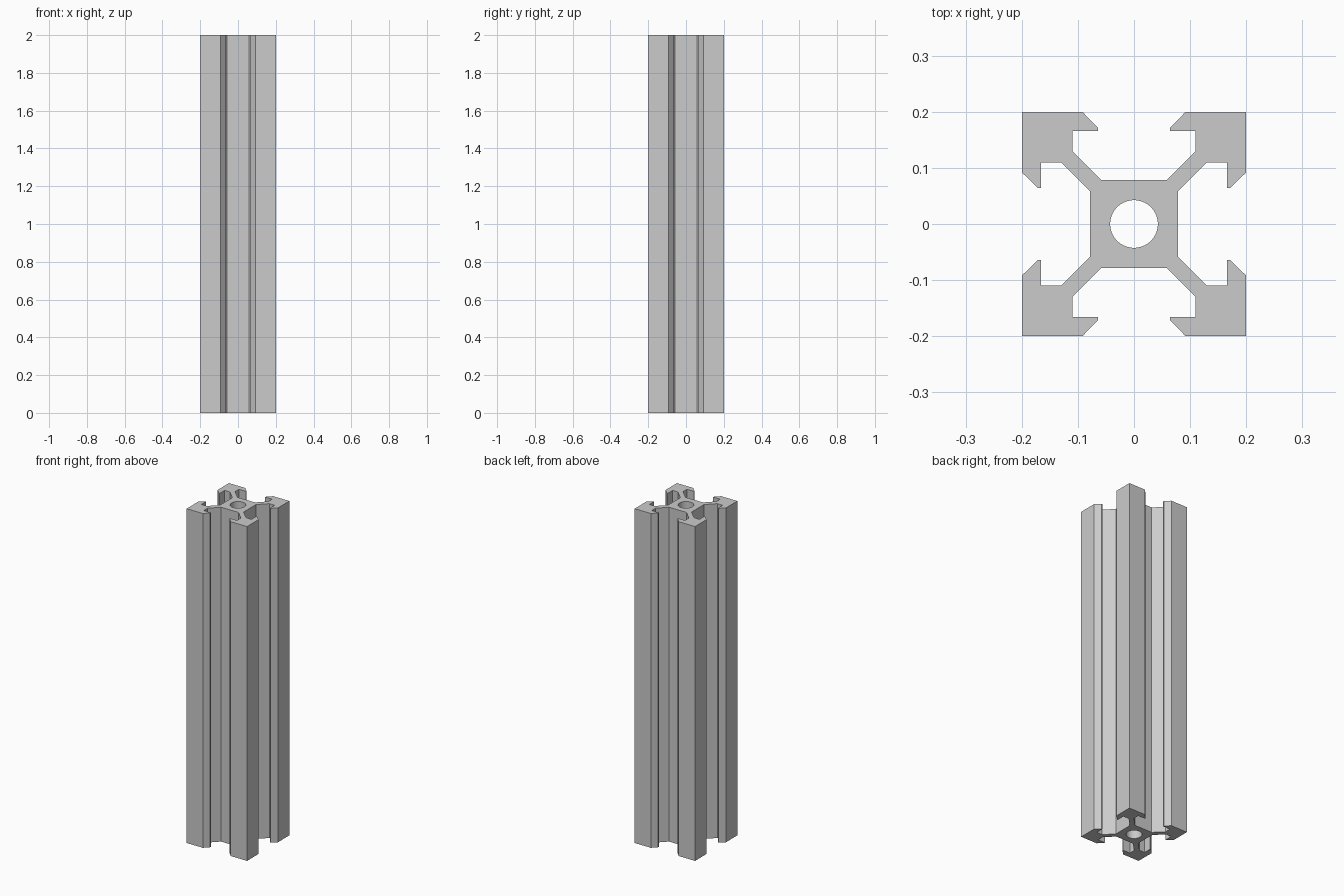
import bpy
import bmesh
from math import cos, sin, tau
from mathutils import Matrix, Vector

LENGTH = 2.0
BORE_RADIUS = 0.0425
BORE_SIDES = 64

cube = bpy.data.objects.get("Cube")
if cube:
    bpy.data.objects.remove(cube, do_unlink=True)

# Plain aluminium
aluminium = bpy.data.materials.new("grey_aluminium")
aluminium.use_nodes = True
grey = (0.6, 0.6, 0.6, 1.0)
aluminium.diffuse_color = grey
aluminium.node_tree.nodes["Principled BSDF"].inputs["Base Color"].default_value = grey

# Half of one corner arm: core, diagonal web, slot lip, outer face
half_arm = [(0.078, 0.058), (0.13, 0.11), (0.166, 0.11), (0.166, 0.064),
            (0.171, 0.064), (0.2, 0.092)]
arm = half_arm + [(0.2, 0.2)] + [(y, x) for x, y in reversed(half_arm)]

# Repeat the arm around the centre to close the outline
outline = []
for quarter in range(4):
    turn = Matrix.Rotation(quarter * tau / 4, 3, 'Z')
    outline += [turn @ Vector((x, y, 0)) for x, y in arm]

# Central bore
bore = [Vector((cos(i * tau / BORE_SIDES), sin(i * tau / BORE_SIDES), 0)) * BORE_RADIUS
        for i in range(BORE_SIDES)]


def add_loop(bm, points):
    verts = [bm.verts.new(p) for p in points]
    return [bm.edges.new((v, verts[(i + 1) % len(verts)])) for i, v in enumerate(verts)]


# Fill the section around the bore and extrude it to full length
bm = bmesh.new()
edges = add_loop(bm, outline) + add_loop(bm, bore)
bmesh.ops.triangle_fill(bm, use_beauty=True, use_dissolve=False, edges=edges,
                        normal=(0, 0, 1))
result = bmesh.ops.extrude_face_region(bm, geom=bm.faces[:], use_keep_orig=True)
top = [g for g in result["geom"] if isinstance(g, bmesh.types.BMVert)]
bmesh.ops.translate(bm, verts=top, vec=(0, 0, LENGTH))
bmesh.ops.recalc_face_normals(bm, faces=bm.faces[:])

mesh = bpy.data.meshes.new("slotted_rail")
bm.to_mesh(mesh)
bm.free()
mesh.materials.append(aluminium)
rail = bpy.data.objects.new("slotted_rail", mesh)
bpy.context.collection.objects.link(rail)

# Smooth bore, sharp profile edges
bpy.ops.object.select_all(action='DESELECT')
rail.select_set(True)
bpy.context.view_layer.objects.active = rail
bpy.ops.object.shade_smooth_by_angle(angle=0.5)
